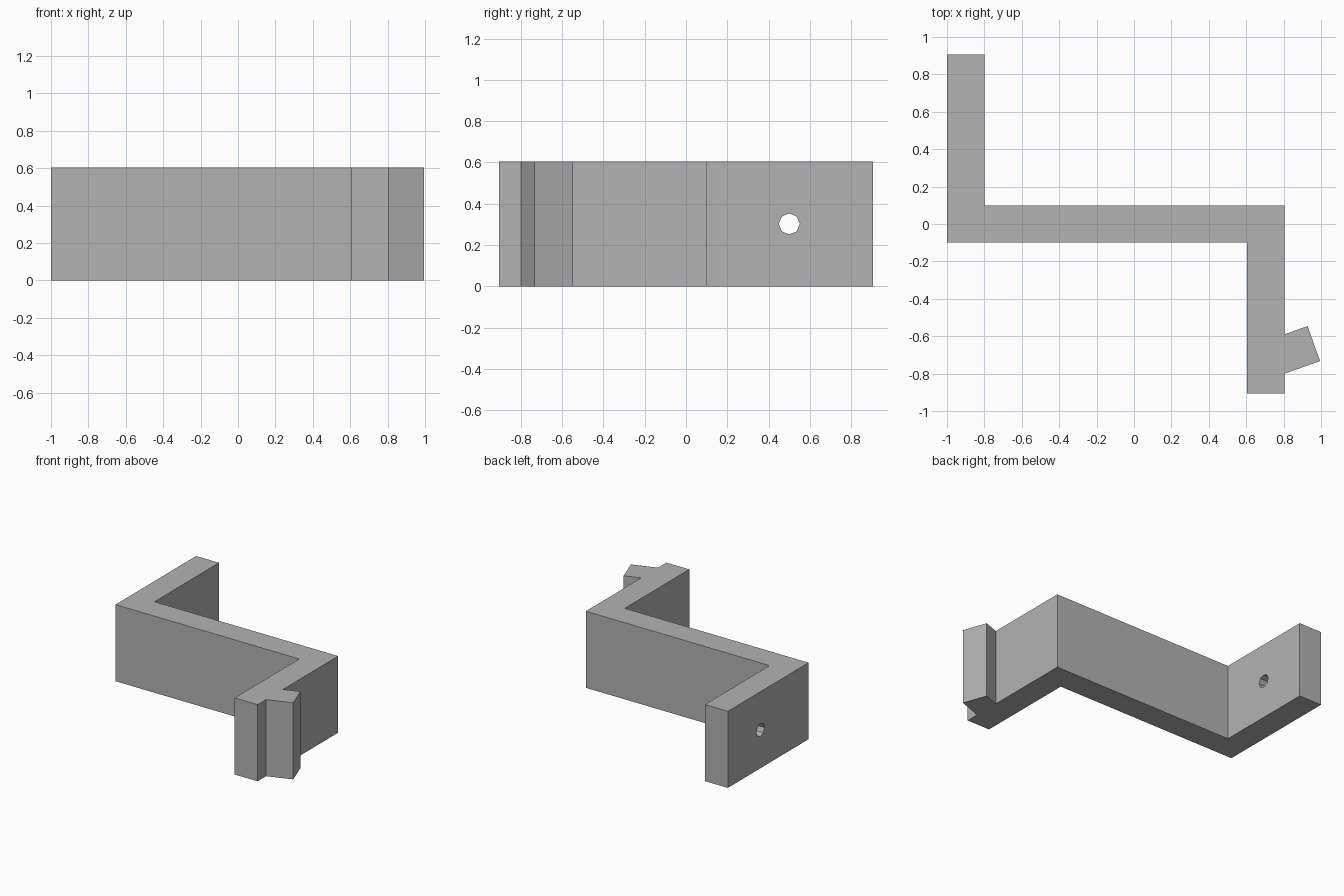
import bpy
import bmesh
import math

HEIGHT = 0.605

cube = bpy.data.objects.get("Cube")
if cube:
    bpy.data.objects.remove(cube, do_unlink=True)

grey = bpy.data.materials.new("plain grey")
grey.use_nodes = True
colour = (0.45, 0.45, 0.45, 1)
grey.diffuse_color = colour
grey.node_tree.nodes["Principled BSDF"].inputs["Base Color"].default_value = colour


def extrude_outline(name, outline):
    """Raise a plan outline into a flat-faced solid."""
    bm = bmesh.new()
    base = bm.faces.new([bm.verts.new((x, y, 0)) for x, y in outline])
    top = bmesh.ops.extrude_face_region(bm, geom=[base])["geom"]
    verts = [v for v in top if isinstance(v, bmesh.types.BMVert)]
    bmesh.ops.translate(bm, verts=verts, vec=(0, 0, HEIGHT))
    bmesh.ops.recalc_face_normals(bm, faces=bm.faces)
    mesh = bpy.data.meshes.new(name)
    bm.to_mesh(mesh)
    bm.free()
    mesh.materials.append(grey)
    obj = bpy.data.objects.new(name, mesh)
    bpy.context.collection.objects.link(obj)
    return obj


# Z-shaped bracket with the slanted lug on its front arm
bracket = extrude_outline("z_bracket", [
    (-1, -0.1), (0.605, -0.1), (0.605, -0.905), (0.805, -0.905),
    (0.805, -0.8), (0.995, -0.733), (0.928, -0.546), (0.805, -0.59),
    (0.805, 0.1), (-0.8, 0.1), (-0.8, 0.905), (-1, 0.905),
])

# Octagonal bolt hole through the back arm
bpy.ops.mesh.primitive_cylinder_add(
    vertices=8, radius=0.051, depth=0.6,
    location=(-0.9, 0.5, HEIGHT / 2), rotation=(0, math.pi / 2, 0))
cutter = bpy.context.object
cutter.name = "bolt_hole_cutter"
cutter.data.materials.append(grey)
cutter.hide_render = True

hole = bracket.modifiers.new("bolt hole", 'BOOLEAN')
hole.operation = 'DIFFERENCE'
hole.solver = 'EXACT'
hole.object = cutter

# Bake the cut and drop the helper
bpy.context.view_layer.objects.active = bracket
bpy.ops.object.modifier_apply(modifier=hole.name)
bpy.data.objects.remove(cutter, do_unlink=True)
